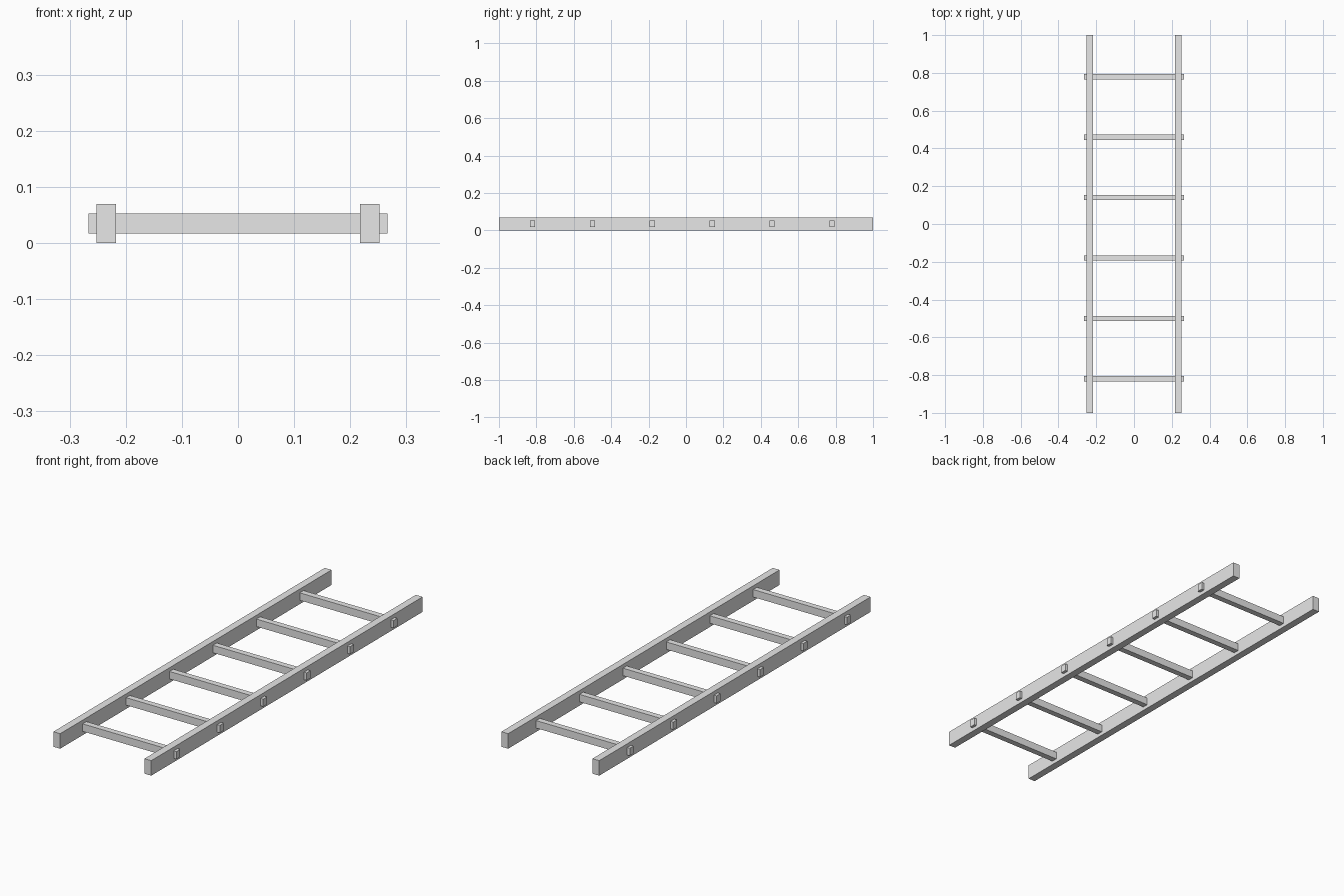
import bpy

cube = bpy.data.objects.get("Cube")
if cube:
    bpy.data.objects.remove(cube, do_unlink=True)

# Single plain grey
grey = bpy.data.materials.new("plain_grey")
grey.use_nodes = True
COLOUR = (0.8, 0.8, 0.8, 1)
grey.diffuse_color = COLOUR
grey.node_tree.nodes["Principled BSDF"].inputs["Base Color"].default_value = COLOUR


def box(name, centre, size):
    bpy.ops.mesh.primitive_cube_add(size=1, location=centre)
    part = bpy.context.object
    part.name = name
    part.scale = size
    bpy.ops.object.transform_apply(location=False, rotation=False, scale=True)
    part.data.materials.append(grey)
    return part


HEIGHT = 0.07
RUNG_COUNT = 6

# Long side rails
for side, x in (("left", 0.235), ("right", -0.235)):
    box(f"{side}_rail", (x, 0, HEIGHT / 2), (0.035, 2, HEIGHT))

# Rungs, with ends poking out through the rails
for i in range(RUNG_COUNT):
    y = -0.82 + 0.32 * i
    box(f"rung_{i + 1}", (0, y, HEIGHT / 2), (0.532, 0.028, 0.035))
